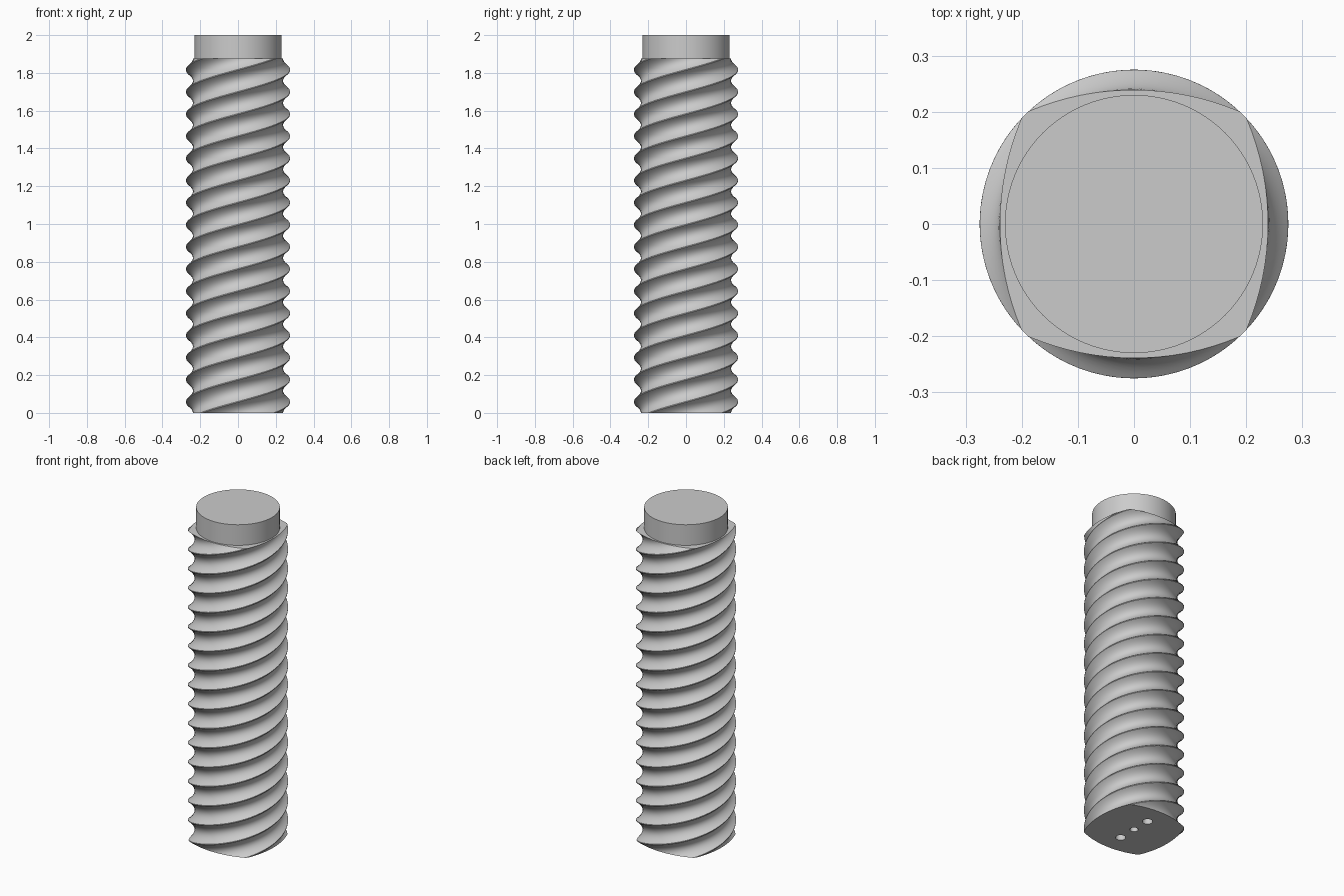
import bpy, bmesh
from math import pi, sin, cos, asin, radians, sqrt

old = bpy.data.objects.get("Cube")
if old:
    bpy.data.objects.remove(old)

CREST, ROOT, FLUTE = 0.275, 0.239, 0.48   # thread radii and groove arc radius
BODY_H, TOP, TURNS, STEPS = 1.875, 2.0, 4, 288

steel = bpy.data.materials.new("plain_grey")
steel.use_nodes = True
grey = (0.6, 0.6, 0.6, 1)
steel.diffuse_color = grey
steel.node_tree.nodes["Principled BSDF"].inputs["Base Color"].default_value = grey


def finish(bm, name):
    bmesh.ops.recalc_face_normals(bm, faces=bm.faces[:])
    mesh = bpy.data.meshes.new(name)
    bm.to_mesh(mesh)
    bm.free()
    mesh.materials.append(steel)
    obj = bpy.data.objects.new(name, mesh)
    bpy.context.collection.objects.link(obj)
    bpy.ops.object.select_all(action="DESELECT")
    obj.select_set(True)
    bpy.context.view_layer.objects.active = obj
    bpy.ops.object.shade_smooth_by_angle(angle=radians(28))
    return obj


def add_ring(bm, points, z):
    return [bm.verts.new((x, y, z)) for x, y in points]


def bridge(bm, a, b):
    for i in range(len(a)):
        j = (i + 1) % len(a)
        bm.faces.new((a[i], a[j], b[j], b[i]))


def circle(x, y, r, n):
    return [(x + r * cos(2 * pi * i / n), y + r * sin(2 * pi * i / n)) for i in range(n)]


def turn(points, a):
    return [(x * cos(a) - y * sin(a), x * sin(a) + y * cos(a)) for x, y in points]


# Four-start section: a shallow arc on each side and a narrow crest at each corner
centre = ROOT - FLUTE
reach = (CREST**2 - centre**2 - FLUTE**2) / (2 * centre * FLUTE)
half = sqrt(1 - reach**2)
half = asin(half)
side = [(centre + FLUTE * cos(half * t / 8), FLUTE * sin(half * t / 8)) for t in range(-8, 9)]
edge = asin(side[-1][1] / CREST)
for k in (1, 2):
    a = edge + (pi / 2 - 2 * edge) * k / 3
    side.append((CREST * cos(a), CREST * sin(a)))
section = [p for q in range(4) for p in turn(side, q * pi / 2)]

# Threaded body swept along the helix
bm = bmesh.new()
rings = [add_ring(bm, turn(section, 2 * pi * TURNS * s / STEPS), BODY_H * s / STEPS)
         for s in range(STEPS + 1)]
for low, high in zip(rings, rings[1:]):
    bridge(bm, low, high)
bm.faces.new(rings[-1])

# Underside with three blind holes in a row
loops = [rings[0]]
for y, r in ((-0.115, 0.028), (0, 0.023), (0.115, 0.028)):
    mouth = add_ring(bm, circle(0, y, r, 24), 0)
    floor = add_ring(bm, circle(0, y, r, 24), 0.12)
    bridge(bm, mouth, floor)
    bm.faces.new(floor)
    loops.append(mouth)
edges = [bm.edges.get((l[i - 1], l[i])) for l in loops for i in range(len(l))]
bmesh.ops.triangle_fill(bm, edges=edges, use_beauty=True, normal=(0, 0, -1))
finish(bm, "threaded_body")

# Plain round end
bm = bmesh.new()
low = add_ring(bm, circle(0, 0, 0.23, 96), BODY_H)
high = add_ring(bm, circle(0, 0, 0.23, 96), TOP)
bridge(bm, low, high)
bm.faces.new(low)
bm.faces.new(high)
finish(bm, "round_end")
